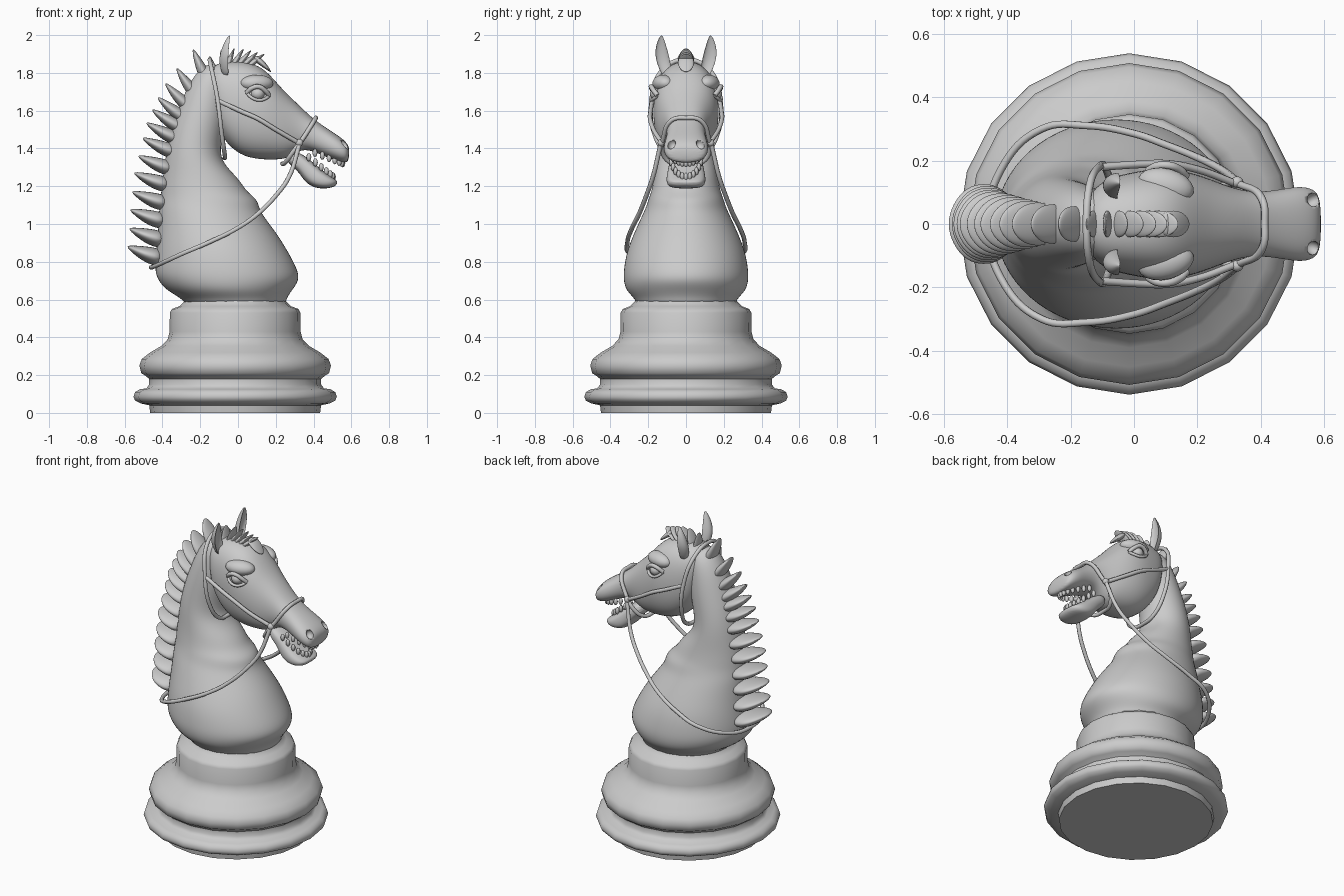
import bpy, bmesh
from math import sin, cos, pi, radians
from mathutils import Matrix, Vector

if "Cube" in bpy.data.objects:
    bpy.data.objects.remove(bpy.data.objects["Cube"])

grey = bpy.data.materials.new("stone_grey")
grey.use_nodes = True
grey.diffuse_color = (.6, .6, .6, 1)
grey.node_tree.nodes["Principled BSDF"].inputs["Base Color"].default_value = (.6, .6, .6, 1)


def finish(name, bm, levels=0):
    """Turn a bmesh into a smooth shaded object."""
    bmesh.ops.recalc_face_normals(bm, faces=bm.faces)
    mesh = bpy.data.meshes.new(name)
    bm.to_mesh(mesh)
    bm.free()
    mesh.shade_smooth()
    if not levels:
        mesh.set_sharp_from_angle(angle=radians(50))
    mesh.materials.append(grey)
    obj = bpy.data.objects.new(name, mesh)
    bpy.context.collection.objects.link(obj)
    if levels:
        sub = obj.modifiers.new("smooth", "SUBSURF")
        sub.levels = sub.render_levels = levels
    return obj


def add_rings(bm, rings):
    """Skin a closed tube over a row of rings."""
    loops = [[bm.verts.new(p) for p in ring] for ring in rings]
    n = len(loops[0])
    for a, b in zip(loops, loops[1:]):
        for i in range(n):
            bm.faces.new((a[i], a[(i + 1) % n], b[(i + 1) % n], b[i]))
    bm.faces.new(loops[0])
    bm.faces.new(loops[-1])


def section(x0, z0, x1, z1, w, y=0, power=1, cup=1, n=16):
    """Cross-section spanning two points of the middle plane, w wide each side."""
    ring = []
    for i in range(n):
        c, s = cos(2 * pi * i / n), sin(2 * pi * i / n)
        c = abs(c) ** power * (1 if c > 0 else -1)
        s = abs(s) ** power * (1 if s > 0 else -1)
        if c > 0:
            c *= cup
        ring.append(((x0 + x1) / 2 + c * (x1 - x0) / 2, y + s * w,
                     (z0 + z1) / 2 + c * (z1 - z0) / 2))
    return ring


def loft(name, rows, levels=2, **shape):
    bm = bmesh.new()
    add_rings(bm, [section(*row, **shape) for row in rows])
    return finish(name, bm, levels)


def tuft(name, tip_x, tip_z, angle, length, thick, wide):
    """Leaf-shaped lock of hair ending at the given tip."""
    d = Vector((cos(radians(angle)), sin(radians(angle))))
    n = Vector((d.y, -d.x))
    tip = Vector((tip_x, tip_z))
    rows = []
    for s, t, w in ((0, 1, .85), (.35, 1, 1), (.62, .75, .95), (.85, .42, .68), (1, .12, .2)):
        c = tip - d * length * (1 - s) - n * thick * (s * s - 1) * -.5
        a, b = c - n * thick * t, c + n * thick * t
        rows.append((a.x, a.y, b.x, b.y, wide * w))
    loft(name, rows, n=12)


def strap(name, points, closed=False, radius=.012):
    curve = bpy.data.curves.new(name, "CURVE")
    curve.dimensions = "3D"
    curve.bevel_depth = radius
    curve.bevel_resolution = 2
    curve.resolution_u = 8
    curve.use_fill_caps = True
    spline = curve.splines.new("BEZIER")
    spline.bezier_points.add(len(points) - 1)
    for bp, p in zip(spline.bezier_points, points):
        bp.co = p
        bp.handle_left_type = bp.handle_right_type = "AUTO"
    spline.use_cyclic_u = closed
    curve.materials.append(grey)
    obj = bpy.data.objects.new(name, curve)
    bpy.context.collection.objects.link(obj)


def mirrored(points):
    """Complete a half loop that starts and ends on the middle plane."""
    return points + [(x, -y, z) for x, y, z in points[-2:0:-1]]


def ball(name, place, size, turn=0):
    bm = bmesh.new()
    bmesh.ops.create_uvsphere(bm, u_segments=20, v_segments=12, radius=1, matrix=Matrix.Translation(place)
                              @ Matrix.Rotation(turn, 4, "Z") @ Matrix.Diagonal((*size, 1)))
    return finish(name, bm)


# Turned pedestal
profile = [(.45, 0), (.455, .04), (.5, .05), (.53, .065), (.538, .085), (.53, .11), (.505, .125),
           (.47, .13), (.455, .15), (.455, .18), (.48, .2), (.497, .21), (.507, .25), (.495, .285),
           (.45, .32), (.39, .355), (.357, .39), (.347, .43), (.346, .53), (.335, .55),
           (.295, .565), (.27, .59), (.26, .62)]
bm = bmesh.new()
sides = 20
add_rings(bm, [[(r * cos(2 * pi * i / sides) - .015, r * sin(2 * pi * i / sides), z)
                for i in range(sides)] for r, z in profile])
finish("pedestal", bm)

# Chest and neck
loft("chest_and_neck", [
    (-.29, .56, .26, .56, .27), (-.29, .60, .26, .60, .27), (-.385, .645, .29, .645, .325),
    (-.44, .71, .335, .70, .34), (-.45, .77, .325, .76, .337), (-.44, .87, .275, .85, .32),
    (-.43, .97, .22, .94, .28), (-.425, 1.07, .15, 1.03, .235), (-.42, 1.11, .12, 1.075, .215),
    (-.415, 1.15, .11, 1.13, .2), (-.41, 1.19, .05, 1.17, .185), (-.40, 1.27, .01, 1.24, .17),
    (-.38, 1.40, -.09, 1.33, .155), (-.35, 1.52, -.09, 1.43, .145), (-.31, 1.63, -.06, 1.55, .135),
    (-.27, 1.73, -.05, 1.66, .12), (-.21, 1.82, -.05, 1.74, .1), (-.14, 1.86, -.05, 1.78, .06)])

# Head with upper lip
head = loft("head", [
    (-.17, 1.8, -.13, 1.6, .07), (-.12, 1.855, -.1, 1.47, .14), (-.02, 1.87, -.01, 1.37, .165),
    (.07, 1.86, .08, 1.34, .18), (.15, 1.82, .17, 1.335, .172), (.23, 1.72, .25, 1.34, .145),
    (.32, 1.635, .29, 1.365, .117), (.39, 1.565, .35, 1.40, .102), (.46, 1.515, .43, 1.37, .107),
    (.53, 1.47, .50, 1.34, .122), (.575, 1.435, .56, 1.32, .115), (.592, 1.40, .587, 1.33, .08)],
    power=.85)

# Lower jaw
loft("lower_jaw", [
    (.27, 1.40, .25, 1.33, .08), (.345, 1.37, .32, 1.28, .088), (.40, 1.325, .35, 1.225, .098),
    (.46, 1.275, .40, 1.19, .108), (.51, 1.24, .47, 1.185, .098), (.53, 1.225, .52, 1.2, .06)],
    power=.7)

# Teeth, one arch above and one below
for name, cx, rx, slope, z0 in (("upper_teeth", .39, .165, -.37, 1.322), ("lower_teeth", .36, .145, -.8, 1.25)):
    bm = bmesh.new()
    for i in range(13):
        a = radians(-84 + 14 * i)
        x = cx + rx * cos(a)
        place = Vector((x, .082 * sin(a), z0 + slope * (x - cx - rx)))
        bmesh.ops.create_uvsphere(bm, u_segments=8, v_segments=6, radius=1, matrix=Matrix.Translation(place)
                                  @ Matrix.Diagonal((.013, .012, .022, 1)))
    finish(name, bm)

for side, s in (("left", 1), ("right", -1)):
    # Nostril hollow
    cutter = ball(side + "_nostril_cutter", (.563, s * .075, 1.42), (.03, .022, .028), s * .5)
    cutter.hide_render = True
    cutter.hide_set(True)
    cut = head.modifiers.new(side + "_nostril", "BOOLEAN")
    cut.object = cutter
    cut.operation = "DIFFERENCE"

    # Eye, lids and brow
    ball(side + "_eye", (.105, s * .155, 1.69), (.036, .036, .034))
    strap(side + "_upper_lid", [(.045, s * .168, 1.695), (.075, s * .183, 1.72), (.11, s * .184, 1.727),
                                (.145, s * .17, 1.705), (.165, s * .15, 1.68)], radius=.013)
    strap(side + "_lower_lid", [(.045, s * .168, 1.695), (.075, s * .186, 1.668), (.11, s * .184, 1.656),
                                (.145, s * .17, 1.664), (.165, s * .15, 1.68)], radius=.009)
    ball(side + "_brow", (.1, s * .12, 1.745), (.09, .055, .045), s * -.25)

    # Cupped ear
    bm = bmesh.new()
    add_rings(bm, [section(*row, y=s * y, cup=-.4) for *row, y in (
        (-.08, 1.78, -.01, 1.78, .025, .1), (-.1, 1.84, .0, 1.84, .036, .115), (-.1, 1.89, .005, 1.89, .038, .127),
        (-.08, 1.95, -.01, 1.95, .027, .133), (-.05, 2.0, -.03, 2.0, .006, .13))])
    finish(side + "_ear", bm, 2)

    # Cheek strap and bridle joint
    strap(side + "_cheek_strap", [(-.1, s * .18, 1.65), (.02, s * .188, 1.595), (.1, s * .19, 1.56),
                                  (.2, s * .172, 1.5), (.32, s * .128, 1.43)])
    ball(side + "_bridle_joint", (.325, s * .132, 1.43), (.02, .018, .02))

# Bridle loops and reins
strap("head_strap", mirrored([(-.15, 0, 1.87), (-.14, .12, 1.82), (-.11, .18, 1.67),
                              (-.085, .165, 1.47), (-.07, .09, 1.365), (-.07, 0, 1.35)]), True)
strap("nose_band", mirrored([(.412, 0, 1.562), (.405, .075, 1.55), (.345, .12, 1.455), (.29, .125, 1.38),
                             (.25, .08, 1.325), (.235, 0, 1.32)]), True)
half_rein = [(-.46, 0, .77), (-.42, .17, .785), (-.29, .3, .845), (-.15, .31, .905), (0, .285, .98),
             (.1, .25, 1.05), (.2, .21, 1.15), (.27, .175, 1.25), (.325, .135, 1.42)]
strap("reins", [(x, -y, z) for x, y, z in half_rein[:0:-1]] + half_rein)

# Mane down the back of the neck
tips = [(-.585, .88), (-.575, .975), (-.57, 1.075), (-.56, 1.17), (-.55, 1.27), (-.528, 1.36), (-.505, 1.455),
        (-.485, 1.535), (-.455, 1.605), (-.425, 1.67), (-.385, 1.745), (-.325, 1.825), (-.238, 1.925)]
for i, (x, z) in enumerate(tips):
    t = i / (len(tips) - 1)
    tuft("mane_tuft", x, z, 168 - 48 * t ** 3, .2, .048 - .016 * t, .135 - .075 * t)

# Forelock between the ears
for x, z, angle in ((-.15, 1.89, 115), (-.09, 1.92, 100), (-.02, 1.93, 75), (.03, 1.927, 62),
                    (.07, 1.92, 54), (.105, 1.91, 48), (.14, 1.9, 42)):
    tuft("forelock_tuft", x, z, angle, .13, .017, .045)
tuft("forelock_end", .175, 1.805, -38, .12, .018, .045)
